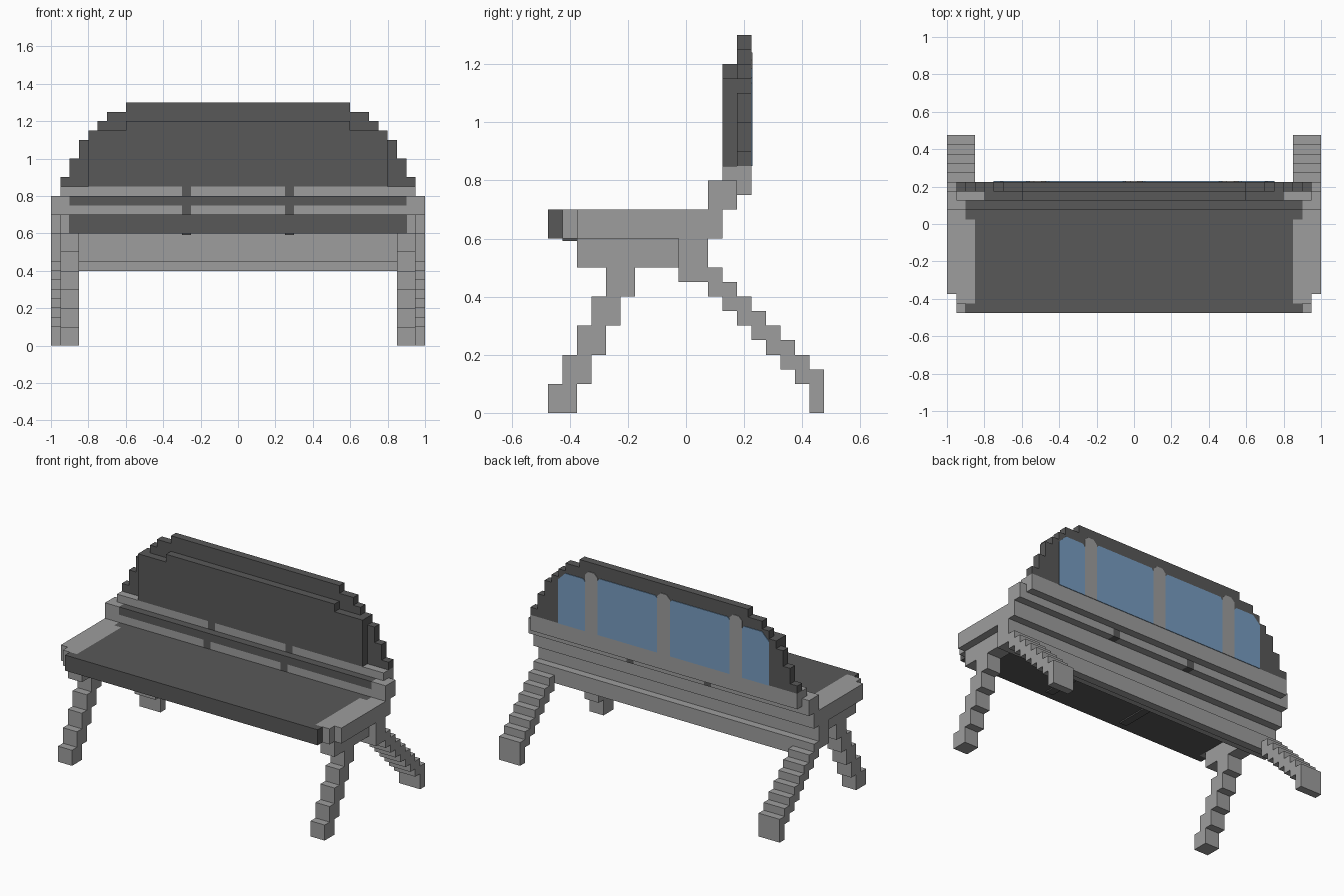
import bpy
import bmesh
from mathutils import Vector

cube = bpy.data.objects.get("Cube")
if cube:
    bpy.data.objects.remove(cube, do_unlink=True)

U = 0.05      # block size
Y0 = -0.475   # front of the block grid


def material(name, color):
    m = bpy.data.materials.new(name)
    m.use_nodes = True
    m.diffuse_color = (*color, 1)
    bsdf = next(n for n in m.node_tree.nodes if n.type == 'BSDF_PRINCIPLED')
    bsdf.inputs["Base Color"].default_value = (*color, 1)
    bsdf.inputs["Roughness"].default_value = 0.8
    return m


LIGHT = material("light_grey", (0.34, 0.34, 0.34))
DARK = material("dark_grey", (0.098, 0.098, 0.098))
BLUE = material("window_blue", (0.185, 0.335, 0.53))


def finish(name, bm, mat, mirror):
    bmesh.ops.recalc_face_normals(bm, faces=bm.faces)
    me = bpy.data.meshes.new(name)
    bm.to_mesh(me)
    bm.free()
    me.materials.append(mat)
    ob = bpy.data.objects.new(name, me)
    bpy.context.collection.objects.link(ob)
    if mirror:
        ob.modifiers.new("mirror", 'MIRROR').use_mirror_merge = False
    return ob


def blocks(name, mat, boxes, mirror=False):
    """Boxes as (x0, x1, y0, y1, z0, z1), y counted in blocks from the front."""
    bm = bmesh.new()
    for x0, x1, y0, y1, z0, z1 in boxes:
        lo = Vector((x0, Y0 + y0 * U, z0))
        hi = Vector((x1, Y0 + y1 * U, z1))
        for v in bmesh.ops.create_cube(bm, size=1)["verts"]:
            v.co = [lo[i] + (v.co[i] + 0.5) * (hi[i] - lo[i]) for i in range(3)]
    return finish(name, bm, mat, mirror)


def plate(name, mat, x0, x1, z0, z1, cut_in, cut_out, mirror=True):
    """Thin plate on the rear face with clipped upper corners."""
    bm = bmesh.new()
    pts = [(x0, z0), (x1, z0), (x1, z1 - cut_out), (x1 - cut_out, z1),
           (x0 + cut_in, z1), (x0, z1 - cut_in)]
    face = bm.faces.new([bm.verts.new((x, 0.224, z)) for x, z in pts])
    geo = bmesh.ops.extrude_face_region(bm, geom=[face])["geom"]
    bmesh.ops.translate(bm, vec=(0, 0.005, 0),
                        verts=[g for g in geo if isinstance(g, bmesh.types.BMVert)])
    return finish(name, bm, mat, mirror)


# Stepped legs
blocks("front_leg", LIGHT,
       [(0.85, 0.95, k, k + 2, 2 * k * U, (2 * k + 2) * U) for k in range(5)], True)
blocks("rear_leg", LIGHT,
       [(0.85, 1, 11 + k, 12 + k, (8 - k) * U if k < 7 else 0, (10 - k) * U)
        for k in range(8)], True)

# Under-seat frame
blocks("seat_bracket", LIGHT, [(0.85, 0.95, 2, 9, 0.5, 0.6)], True)
blocks("cross_beam", LIGHT, [(-1, 1, 9, 11, 0.45, 0.6),
                             (-0.85, 0.85, 11, 12, 0.4, 0.5)])

# Seat with its end rails
blocks("seat", DARK, [(-0.9, 0.9, 0, 1, 0.6, 0.7),
                      (-0.85, 0.85, 1, 10, 0.6, 0.7),
                      (-0.9, 0.9, 10, 11, 0.6, 0.7)])
blocks("seat_end_rail", LIGHT, [(0.85, 0.95, 1, 2, 0.6, 0.7),
                                (0.85, 1, 2, 10, 0.6, 0.7),
                                (0.9, 1, 10, 11, 0.6, 0.7)], True)
blocks("seat_rear_rail", LIGHT, [(-1, 1, 11, 12, 0.6, 0.7)])
blocks("seat_strap", DARK, [(0.25, 0.3, 1, 9, 0.592, 0.6)], True)

# Lower back rails, split by dark straps
blocks("lower_rail", LIGHT, [(-0.25, 0.25, 11, 13, 0.7, 0.75),
                             (-1, -0.3, 11, 13, 0.7, 0.75),
                             (0.3, 1, 11, 13, 0.7, 0.75),
                             (-1, 1, 12, 13, 0.75, 0.8)])
blocks("rail_end", LIGHT, [(0.9, 1, 11, 12, 0.75, 0.8)], True)
blocks("rail_inlay", DARK, [(-0.9, 0.9, 11, 12, 0.75, 0.8)])
blocks("rail_strap", DARK, [(0.25, 0.3, 11, 13, 0.7, 0.75),
                            (0.25, 0.3, 12, 13, 0.8, 0.85)], True)
blocks("upper_rail", LIGHT, [(-0.25, 0.25, 12, 13, 0.8, 0.85),
                             (-0.95, -0.3, 12, 13, 0.8, 0.85),
                             (0.3, 0.95, 12, 13, 0.8, 0.85),
                             (-0.95, 0.95, 13, 14, 0.75, 0.85)])

# Stepped backrest, as stacked rows of (half width, top)
rows = [(0.95, 0.9), (0.9, 1.0), (0.85, 1.1), (0.8, 1.15),
        (0.75, 1.2), (0.7, 1.25), (0.6, 1.3)]
stack, bottom = [], 0.85
for half, top in rows:
    stack.append((-half, half, 13, 14, bottom, top))
    bottom = top
blocks("back_panel", DARK, stack)
blocks("back_cushion", DARK, [(-0.8, 0.8, 12, 13, 0.85, 1.15),
                              (-0.6, 0.6, 12, 13, 1.15, 1.2)])

# Rear windows and the posts between them
plate("inner_window", BLUE, 0.045, 0.47, 0.85, 1.215, 0.015, 0.015)
plate("outer_window", BLUE, 0.56, 0.75, 0.85, 1.185, 0.015, 0.05)
plate("side_post", LIGHT, 0.47, 0.56, 0.85, 1.24, 0.025, 0.025)
plate("centre_post", LIGHT, -0.045, 0.045, 0.85, 1.24, 0.025, 0.025, False)
